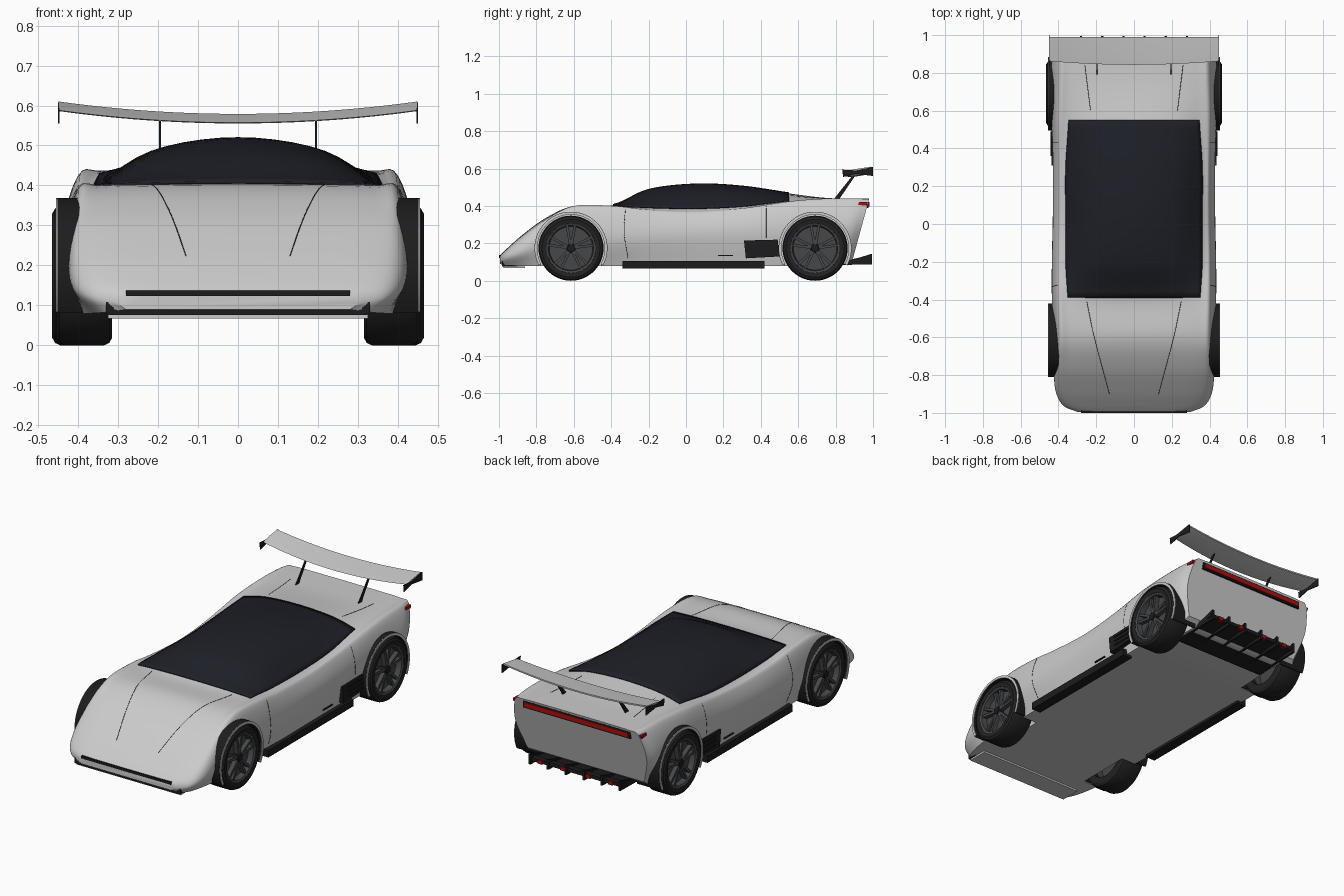
import bpy, bmesh
from math import sin, cos, pi, radians
from mathutils import Vector
from mathutils.bvhtree import BVHTree

if "Cube" in bpy.data.objects:
    bpy.data.objects.remove(bpy.data.objects["Cube"])


def mat(name, c):
    m = bpy.data.materials.new(name)
    m.diffuse_color = (*c, 1)
    m.use_nodes = True
    m.node_tree.nodes["Principled BSDF"].inputs["Base Color"].default_value = m.diffuse_color
    return m


GLASS = mat("dark_glass", (.012, .014, .02))
BLACK = mat("black_trim", (.012, .012, .013))
RUBBER = mat("rubber", (.016, .016, .017))
RIM = mat("rim_metal", (.06, .063, .068))
RED = mat("red_light", (.4, .005, .005))


def obj(name, verts, faces, m=None, smooth=30):
    me = bpy.data.meshes.new(name)
    me.from_pydata([tuple(v) for v in verts], [], faces)
    bm = bmesh.new()
    bm.from_mesh(me)
    bmesh.ops.recalc_face_normals(bm, faces=bm.faces)
    bm.to_mesh(me)
    bm.free()
    o = bpy.data.objects.new(name, me)
    bpy.context.collection.objects.link(o)
    if m:
        me.materials.append(m)
    if smooth:
        shade(o, smooth)
    return o


def shade(o, deg):
    bpy.ops.object.select_all(action='DESELECT')
    bpy.context.view_layer.objects.active = o
    o.select_set(True)
    bpy.ops.object.shade_smooth_by_angle(angle=radians(deg))


def prisms(name, polys, x0, x1, m=None):
    """Extrude outlines given in (y, z) from x0 to x1."""
    V, F = [], []
    for p in polys:
        b, n = len(V), len(p)
        V += [(x0, *q) for q in p] + [(x1, *q) for q in p]
        F += [[b + i for i in range(n)], [b + n + i for i in range(n)]]
        F += [[b + i, b + (i + 1) % n, b + n + (i + 1) % n, b + n + i] for i in range(n)]
    return obj(name, V, F, m, 0)


def box(name, x0, x1, y0, y1, z0, z1, m=None):
    return prisms(name, [[(y0, z0), (y1, z0), (y1, z1), (y0, z1)]], x0, x1, m)


def lathe(name, prof, s, yc, zc, m=None, a0=0, a1=360, n=48):
    """Revolve a closed (x, r) outline around the axle."""
    full, k = a1 - a0 == 360, len(prof)
    rows = n if full else n + 1
    V = []
    for i in range(rows):
        a = radians(a0 + (a1 - a0) * i / n)
        V += [(s * x, yc + r * cos(a), zc + r * sin(a)) for x, r in prof]
    F = [[i * k + j, i * k + (j + 1) % k, (i + 1) % rows * k + (j + 1) % k, (i + 1) % rows * k + j]
         for i in range(n) for j in range(k)]
    if not full:
        F += [list(range(k)), [n * k + j for j in range(k)]]
    return obj(name, V, F, m)


def spline(P, n):
    """Catmull-Rom through all points, n steps per segment."""
    P = [Vector(p) for p in P]
    P = [P[0] * 2 - P[1]] + P + [P[-1] * 2 - P[-2]]
    out = []
    for a, b, c, d in zip(P, P[1:], P[2:], P[3:]):
        for i in range(n):
            t = i / n
            out.append((b * 2 + (c - a) * t + (a * 2 - b * 5 + c * 4 - d) * t**2
                        + (b * 3 - a - c * 3 + d) * t**3) / 2)
    return out + [P[-2]]


# Body stations: y, sill (x, z), waist (x, z), shoulder (x, z), glass edge (x, z), top z
stations = [
    (-.995, .28, .09, .30, .105, .29, .125, .25, .132, .135),
    (-.96, .34, .082, .375, .12, .36, .15, .30, .165, .17),
    (-.88, .37, .08, .415, .15, .395, .215, .32, .235, .24),
    (-.75, .39, .08, .425, .20, .405, .31, .34, .33, .335),
    (-.60, .39, .08, .425, .23, .40, .385, .34, .395, .40),
    (-.39, .39, .08, .435, .23, .405, .385, .35, .397, .404),
    (-.20, .40, .08, .435, .24, .405, .365, .36, .388, .485),
    (.05, .40, .08, .43, .25, .40, .355, .36, .383, .514),
    (.30, .40, .08, .43, .26, .40, .375, .36, .395, .503),
    (.55, .40, .08, .435, .27, .405, .41, .345, .425, .467),
    (.75, .40, .09, .44, .27, .40, .425, .34, .435, .443),
    (.90, .385, .09, .435, .28, .395, .425, .34, .437, .44),
    (.98, .365, .12, .41, .28, .385, .42, .33, .437, .44)]
grid = []
for row in spline(stations, 6):
    y, wb, zb, wm, zm, ws, zs, wc, zc, zt = row
    q = (.6 * wc, zc + .74 * (zt - zc))
    half = spline([(wb, zb), (wm, zm), (ws, zs), (wc, zc), q, (0, zt), (-q[0], q[1])], 5)[:26]
    half[-1][0] = 0
    sec = half + [Vector((-p[0], p[1])) for p in half[-2::-1]]
    tail = max(0, (y - .8) / .18) * .09 / .33          # tail tucks in towards the floor
    grid.append([Vector((p[0], y - tail * (.44 - p[1]), p[1])) for p in sec])


def quads(r, c):
    return [[i * c + j, i * c + j + 1, (i + 1) * c + j + 1, (i + 1) * c + j]
            for i in range(r - 1) for j in range(c - 1)]


R, C = len(grid), len(grid[0])
faces = quads(R, C) + [[i * C, (i + 1) * C, (i + 2) * C - 1, (i + 1) * C - 1] for i in range(R - 1)]
faces += [list(range(C)), [(R - 1) * C + j for j in range(C)]]
verts = [v for row in grid for v in row]
body = obj("body", verts, faces, None, 0)
tree = BVHTree.FromPolygons(verts, faces)

# Glass canopy lies just over the cabin part of the body
sub = [row[15:36] for row in grid[30:55]]
canopy = obj("canopy", [(v.x * 1.004, v.y, v.z + .003) for r in sub for v in r],
             quads(len(sub), 21), GLASS)
mod = canopy.modifiers.new("thickness", 'SOLIDIFY')
mod.thickness, mod.offset = .006, 0

# Wheels, wheel wells and arches
ZC = .174
for end, yc, dx in (("front", -.615, -.01), ("rear", .69, 0)):
    for side, s in (("right", 1), ("left", -1)):
        tag = f"{end}_{side}"
        cut = lathe("well_cutter", [(.3, .001), (.3, .184), (.52, .184), (.52, .001)], s, yc, ZC)
        mod = body.modifiers.new("well", 'BOOLEAN')
        mod.object, mod.operation, mod.solver = cut, 'DIFFERENCE', 'EXACT'
        bpy.context.view_layer.objects.active = body
        bpy.ops.object.modifier_apply(modifier="well")
        bpy.data.objects.remove(cut)
        w = lambda prof: [(x + dx, r) for x, r in prof]
        lathe("arch_liner_" + tag, [(.3, .18), (.3, .195), (.452, .195), (.452, .18)],
              s, yc, ZC, BLACK, -28, 208)
        lathe("arch_lip_" + tag, [(.452, .18), (.452, .194), (.455, .194), (.455, .18)],
              s, yc, ZC, None, -28, 208)
        lathe("tyre_" + tag, w([(.327, .12), (.325, .155), (.332, .168), (.345, .174), (.445, .174),
                                (.458, .168), (.465, .155), (.461, .132), (.44, .126)]), s, yc, ZC, RUBBER)
        lathe("rim_" + tag, w([(.425, .001), (.425, .116), (.455, .121), (.46, .132), (.36, .132),
                               (.36, .12), (.40, .116), (.40, .001)]), s, yc, ZC, RIM)
        lathe("hub_" + tag, w([(.42, .001), (.42, .026), (.456, .02), (.456, .001)]),
              s, yc, ZC, BLACK, n=20)
        polys = []
        for k in range(5):
            for d in (-10, 10):
                a = radians(90 + 72 * k + d)
                u, v = Vector((cos(a), sin(a))), Vector((-sin(a), cos(a))) * .007
                c = Vector((yc, ZC))
                polys.append([c + u * .018 - v, c + u * .122 - v, c + u * .122 + v, c + u * .018 + v])
        prisms("spokes_" + tag, polys, s * (.42 + dx), s * (.45 + dx), RIM)
shade(body, 35)


# Panel gaps drawn as fine lines projected onto the body
def gap(name, pts, down):
    hits = []
    for p in spline(pts, 10):
        o = Vector((p[0], p[1], 2)) if down else Vector((2 * p[2], p[0], p[1]))
        d = Vector((0, 0, -1)) if down else Vector((-p[2], 0, 0))
        h = tree.ray_cast(o, d)[0]
        if h:
            hits.append(h)
    cu = bpy.data.curves.new(name, 'CURVE')
    cu.dimensions, cu.bevel_depth, cu.bevel_resolution = '3D', .0013, 0
    sp = cu.splines.new('POLY')
    sp.points.add(len(hits) - 1)
    for pt, h in zip(sp.points, hits):
        pt.co = (*h, 1)
    cu.materials.append(BLACK)
    bpy.context.collection.objects.link(bpy.data.objects.new(name, cu))


for side, s in (("right", 1), ("left", -1)):
    gap("bonnet_gap_" + side, [(s * .25, -.41), (s * .21, -.6), (s * .13, -.96 + .06)], True)
    gap("deck_gap_" + side, [(s * .23, .6), (s * .26, .84)], True)
    gap("door_front_gap_" + side, [(-.31, .12, s), (-.33, .25, s), (-.325, .38, s)], False)
    gap("door_rear_gap_" + side, [(.43, .23, s), (.43, .4, s)], False)
    # Side skirt, air intake and side marker
    box("side_skirt_" + side, s * .37, s * .428, -.34, .42, .065, .105, BLACK)
    prisms("side_intake_" + side, [[(.32, .12), (.50, .13), (.49, .22), (.31, .215)]],
           s * .38, s * .436, BLACK)
    for k in range(3):
        box(f"intake_slat_{k}_{side}", s * .40, s * .441, .36, .49, .145 + k * .025, .152 + k * .025, BLACK)
    box("sill_slot_" + side, s * .38, s * .418, .17, .25, .132, .138, BLACK)
    prisms("side_marker_" + side, [[(.92, .405), (.966, .402), (.97, .42), (.925, .42)]],
           s * .36, s * .402, RED)
    # Wing struts, end plates and splitter tips
    prisms("wing_strut_" + side, [[(.785, .43), (.815, .43), (.905, .562), (.885, .556)]],
           s * .193, s * .198, BLACK)
    prisms("wing_end_plate_" + side, [[(.835, .594), (.91, .59), (.995, .608), (1, .607), (1, .56),
                                       (.91, .572), (.84, .555)]], s * .447, s * .451, BLACK)
    box("splitter_tip_" + side, s * .31, s * .33, -.985, -.93, .078, .108, BLACK)

# Rear wing with a shallow upward bow
V, N = [], 24
prof = [(0, 0), (.05, .009), (.147, .022), (.147, .014), (.05, -.002)]
for i in range(N + 1):
    t = -1 + 2 * i / N
    V += [(.449 * t, .99 - (.147 - a) * (1 - .13 * t * t), .557 + .031 * t * t + b) for a, b in prof]
F = [[i * 5 + j, i * 5 + (j + 1) % 5, i * 5 + 5 + (j + 1) % 5, i * 5 + 5 + j]
     for i in range(N) for j in range(5)]
obj("rear_wing", V, F + [list(range(5)), [N * 5 + j for j in range(5)]])

# Nose slot and splitter
box("nose_slot", -.28, .28, -1.0, -.97, .123, .137, BLACK)
box("front_splitter", -.32, .32, -.985, -.90, .076, .09, BLACK)
box("splitter_lip", -.325, .325, -.975, -.86, .067, .077)

# Tail light bar
box("tail_light_frame", -.335, .335, .94, .977, .388, .428, BLACK)
box("tail_light_bar", -.325, .325, .95, .981, .396, .42, RED)

# Diffuser with fins and small lights
prisms("diffuser_panel", [[(.70, .082), (.72, .076), (.965, .108), (.965, .118)]], -.285, .285, BLACK)
for k in range(6):
    x = -.28 + .112 * k
    prisms(f"diffuser_fin_{k}", [[(.74, .08), (.86, .085), (.995, .088), (.995, .145), (.93, .125)]],
           x - .006, x + .006, BLACK)
box("diffuser_bar", -.29, .29, .955, .985, .105, .125, BLACK)
for x in (-.22, -.08, .08, .22):
    box("diffuser_light", x - .014, x + .014, .97, .991, .103, .124, RED)
